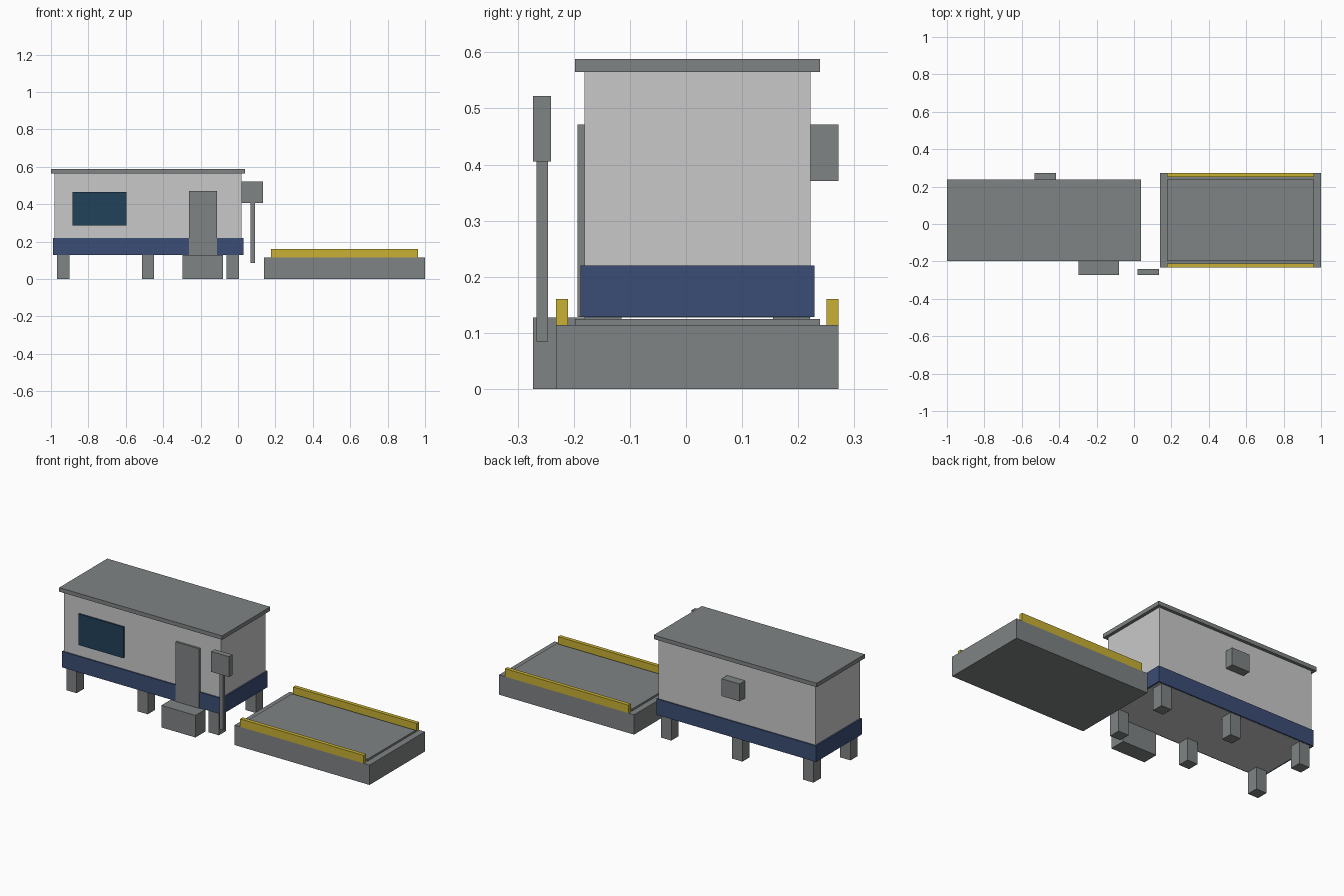
import bpy
import bmesh

cube = bpy.data.objects.get("Cube")
if cube:
    bpy.data.objects.remove(cube, do_unlink=True)


def material(name, *rgb):
    """Flat material from 8-bit display colour, stored as linear values."""
    lin = [((c / 255 + 0.055) / 1.055) ** 2.4 for c in rgb] + [1.0]
    mat = bpy.data.materials.new(name)
    mat.use_nodes = True
    mat.diffuse_color = lin
    mat.node_tree.nodes["Principled BSDF"].inputs["Base Color"].default_value = lin
    return mat


def box(name, mat, x, y, z):
    """Box spanning the given (low, high) range on each axis."""
    bm = bmesh.new()
    bmesh.ops.create_cube(bm, size=1)
    for v in bm.verts:
        v.co = [r[0] if c < 0 else r[1] for c, r in zip(v.co, (x, y, z))]
    mesh = bpy.data.meshes.new(name)
    bm.to_mesh(mesh)
    bm.free()
    mesh.materials.append(mat)
    obj = bpy.data.objects.new(name, mesh)
    bpy.context.collection.objects.link(obj)
    return obj


grey = material("grey metal", 127, 131, 132)
white = material("pale wall", 201, 201, 201)
blue = material("navy band", 59, 77, 117)
yellow = material("safety yellow", 200, 177, 52)
glass = material("dark glass", 33, 65, 90)

# Cabin shell, base band and overhanging roof
FLOOR, EAVES = 0.127, 0.565
box("cabin_walls", white, (-0.98, 0.02), (-0.181, 0.222), (FLOOR, EAVES))
box("base_band", blue, (-0.989, 0.029), (-0.188, 0.229), (FLOOR + 0.001, 0.22))
box("roof", grey, (-1.0, 0.038), (-0.198, 0.239), (EAVES, 0.588))

# Two rows of support feet
for row, y in (("front", -0.148), ("back", 0.188)):
    for i, x in enumerate((-0.934, -0.481, -0.028)):
        box(f"{row}_foot_{i + 1}", grey, (x - 0.033, x + 0.033),
            (y - 0.033, y + 0.033), (0, FLOOR))

# Window, door and entrance step on the front, air unit on the back
box("window", glass, (-0.884, -0.597), (-0.19, -0.181), (0.286, 0.465))
box("door", grey, (-0.262, -0.112), (-0.193, -0.181), (0.128, 0.471))
box("entrance_step", grey, (-0.297, -0.08), (-0.273, -0.18), (0, 0.127))
box("air_unit", grey, (-0.532, -0.417), (0.222, 0.272), (0.371, 0.471))

# Display box on a post
box("display_post", grey, (0.067, 0.09), (-0.266, -0.246), (0.085, 0.405))
box("display_box", grey, (0.02, 0.134), (-0.273, -0.241), (0.405, 0.522))

# Weighing platform with deck plate and side rails
box("platform", grey, (0.14, 1.0), (-0.232, 0.272), (0, 0.114))
box("deck_plate", grey, (0.176, 0.963), (-0.198, 0.239), (0.114, 0.125))
for side, y in (("front", -0.232), ("back", 0.25)):
    box(f"{side}_rail", yellow, (0.176, 0.963), (y, y + 0.022), (0.114, 0.16))
